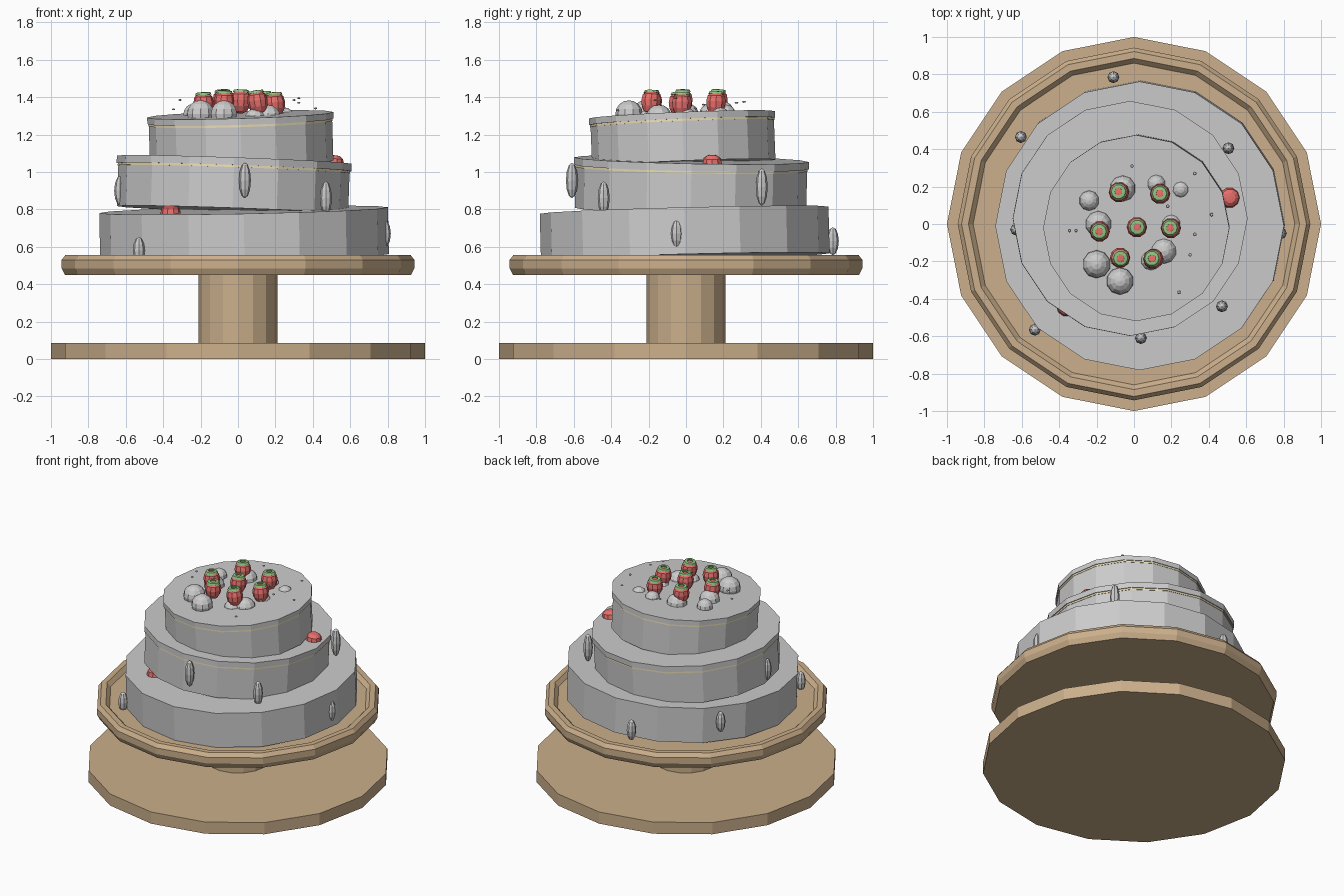
import bpy, bmesh, math
from mathutils import Vector

if "Cube" in bpy.data.objects:
    bpy.data.objects.remove(bpy.data.objects["Cube"])


def material(name, rgb):
    m = bpy.data.materials.new(name)
    m.diffuse_color = (*rgb, 1)
    m.use_nodes = True
    m.node_tree.nodes["Principled BSDF"].inputs["Base Color"].default_value = m.diffuse_color
    return m


WOOD = material("wood", (0.60, 0.43, 0.26))
RED = material("berry_red", (0.80, 0.16, 0.15))
GREEN = material("leaf_green", (0.28, 0.55, 0.22))
JAM = material("custard", (0.85, 0.75, 0.48))
UP = Vector((0, 0, 1))


def finish(name, bm, mat=None, loc=(0, 0, 0), normal=UP):
    bmesh.ops.recalc_face_normals(bm, faces=bm.faces)
    me = bpy.data.meshes.new(name)
    bm.to_mesh(me)
    bm.free()
    ob = bpy.data.objects.new(name, me)
    bpy.context.collection.objects.link(ob)
    ob.location = loc
    ob.rotation_mode = 'QUATERNION'
    ob.rotation_quaternion = UP.rotation_difference(Vector(normal).normalized())
    if mat:
        me.materials.append(mat)
    return ob


def lathe(name, profile, mat=None, loc=(0, 0, 0), normal=UP, sides=16, closed=False):
    """Revolve (radius, z) points around z; end loops are capped unless closed."""
    bm = bmesh.new()
    rings = []
    for r, z in profile:
        rings.append([bm.verts.new((r * math.cos(i * math.tau / sides),
                                    r * math.sin(i * math.tau / sides), z))
                      for i in range(sides)])
    pairs = list(zip(rings, rings[1:])) + ([(rings[-1], rings[0])] if closed else [])
    for lo, hi in pairs:
        for i in range(sides):
            j = (i + 1) % sides
            bm.faces.new((lo[i], lo[j], hi[j], hi[i]))
    if not closed:
        bm.faces.new(rings[0])
        bm.faces.new(rings[-1])
    return finish(name, bm, mat, loc, normal)


def ball(name, loc, size, mat=None, seg=10, rings=8):
    bm = bmesh.new()
    bmesh.ops.create_uvsphere(bm, u_segments=seg, v_segments=rings, radius=1)
    bmesh.ops.scale(bm, vec=size, verts=bm.verts)
    return finish(name, bm, mat, loc)


# Wooden stand: foot, column, plate with raised rim
lathe("stand_foot", [(1, 0), (1, 0.085)], WOOD)
lathe("stand_column", [(0.212, 0.08), (0.212, 0.46)], WOOD)
lathe("stand_plate", [(0.925, 0.45), (0.943, 0.485), (0.943, 0.53), (0.922, 0.557),
                      (0.885, 0.557), (0.86, 0.53)], WOOD)


# Tilted cake tiers: body, thin filling, icing cap
def tier(name, x, y, r, top, slope, height, cap):
    n = (-slope[0], -slope[1], 1)
    loc = (x, y, top)
    lathe(name + "_body", [(r * 0.985, -height), (r * 0.985, -cap - 0.01)], None, loc, n)
    lathe(name + "_filling", [(r * 0.99, -cap - 0.012), (r * 0.99, -cap + 0.002)], JAM, loc, n)
    lathe(name + "_icing", [(r, -cap), (r, 0)], None, loc, n)


lathe("lower_tier", [(0.772, -0.25), (0.772, 0)], None, (0.03, -0.01, 0.796), (-0.02, -0.025, 1))
tier("middle_tier", -0.02, 0.03, 0.628, 1.066, (-0.035, -0.02), 0.27, 0.04)
tier("upper_tier", 0.012, -0.022, 0.498, 1.306, (0.03, 0.04), 0.26, 0.035)

# Cream dollops on top
for i, (x, y, z, r) in enumerate([
        (-0.06, 0.19, 1.31, 0.07), (-0.24, 0.125, 1.31, 0.054), (-0.19, 0, 1.30, 0.07),
        (-0.2, -0.215, 1.31, 0.075), (-0.075, -0.305, 1.31, 0.073), (0.16, -0.145, 1.29, 0.07),
        (0.09, -0.195, 1.285, 0.055), (0.12, 0.215, 1.31, 0.05), (0.25, 0.185, 1.295, 0.05),
        (0.2, 0, 1.29, 0.055)]):
    ball(f"cream_dollop_{i}", (x, y, z), (r, r, r))

# Strawberries with a leaf ring
BERRY = [(0.012, -0.062), (0.034, -0.05), (0.05, -0.022), (0.055, 0.012),
         (0.048, 0.042), (0.028, 0.058), (0.01, 0.06)]
LEAF = [(0.02, 0.056), (0.02, 0.067), (0.038, 0.065), (0.044, 0.052)]
for i, (x, y, z, tx, ty) in enumerate([
        (-0.08, 0.17, 1.375, -0.05, 0.05), (0.14, 0.16, 1.365, -0.05, 0.05),
        (-0.183, -0.04, 1.36, -0.05, 0), (0.015, -0.017, 1.375, 0.03, 0),
        (0.198, -0.022, 1.36, -0.08, 0.03), (-0.075, -0.18, 1.37, 0.05, -0.05),
        (0.105, -0.187, 1.37, -0.15, 0.05), (0.51, 0.14, 1.03, 0.1, 0),
        (-0.36, -0.44, 0.765, 0, 0)]):
    lathe(f"strawberry_{i}", BERRY, RED, (x, y, z), (tx, ty, 1), 10)
    if i < 7:
        lathe(f"strawberry_leaves_{i}", LEAF, GREEN, (x, y, z), (tx, ty, 1), 10, True)

# Long pearls around the sides
for i, (x, y, z, h) in enumerate([
        (-0.605, 0.465, 0.70, 0.075), (-0.11, 0.785, 0.63, 0.075), (0.505, 0.405, 0.92, 0.1),
        (0.47, -0.44, 0.86, 0.09), (-0.53, -0.565, 0.58, 0.072), (0.037, -0.61, 0.955, 0.095),
        (-0.63, -0.03, 0.90, 0.08), (0.785, -0.05, 0.67, 0.075)]):
    ball(f"side_pearl_{i}", (x, y, z), (0.032, 0.032, h), None, 8, 6)

# Sprinkles scattered above the top
for i, (x, y, z) in enumerate([
        (-0.01, 0.31, 1.375), (0.325, 0.27, 1.37), (0.415, 0.05, 1.34), (0.325, -0.055, 1.395),
        (0.3, -0.165, 1.385), (0.24, -0.365, 1.33), (-0.345, -0.035, 1.335),
        (-0.31, -0.035, 1.385), (-0.225, -0.03, 1.39), (0.18, 0.095, 1.36)]):
    ball(f"sprinkle_{i}", (x, y, z), (0.01, 0.01, 0.005), None, 6, 4)
